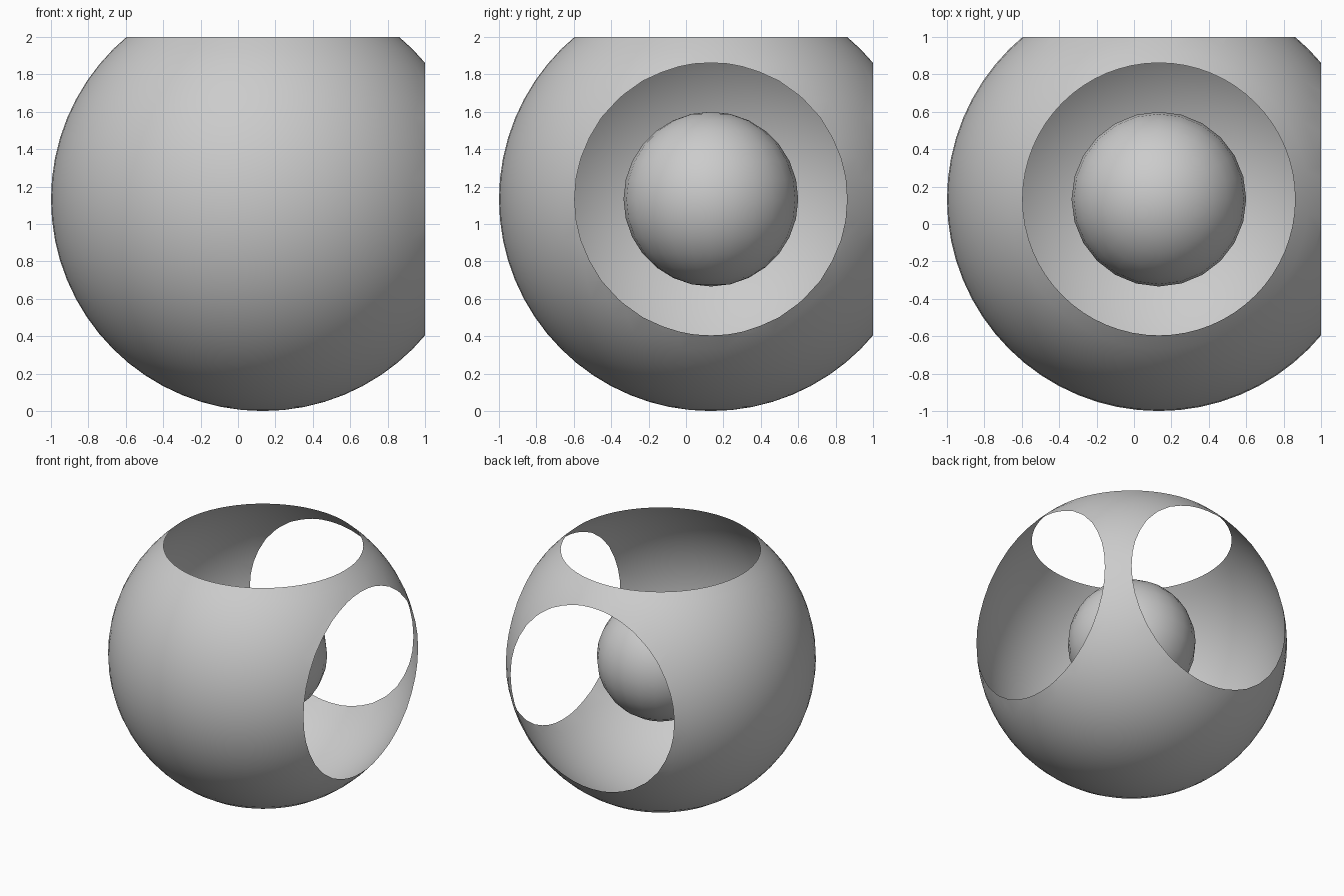
import bpy, bmesh
from mathutils import Vector, Matrix

if "Cube" in bpy.data.objects:
    bpy.data.objects.remove(bpy.data.objects["Cube"])

R = 1.133                      # shell radius
C = Vector((R - 1, R - 1, R))  # shared centre of both spheres

grey = bpy.data.materials.new("light_grey")
grey.diffuse_color = (0.6, 0.6, 0.6, 1)
grey.use_nodes = True
grey.node_tree.nodes["Principled BSDF"].inputs["Base Color"].default_value = grey.diffuse_color


def ball(name, radius, segments, rings, openings=()):
    """Smooth sphere, sliced open by planes given as (point, normal)."""
    bm = bmesh.new()
    bmesh.ops.create_uvsphere(bm, u_segments=segments, v_segments=rings,
                              radius=radius, matrix=Matrix.Translation(C))
    for point, normal in openings:
        bmesh.ops.bisect_plane(bm, geom=bm.verts[:] + bm.edges[:] + bm.faces[:],
                               plane_co=point, plane_no=normal, clear_outer=True)
    for f in bm.faces:
        f.smooth = True
    mesh = bpy.data.meshes.new(name)
    bm.to_mesh(mesh)
    bm.free()
    mesh.materials.append(grey)
    obj = bpy.data.objects.new(name, mesh)
    bpy.context.collection.objects.link(obj)
    return obj


# Thin outer shell with round openings on the right, back and top
ball("outer_shell", R, 64, 32, [((1, 0, 0), (1, 0, 0)),
                                ((0, 1, 0), (0, 1, 0)),
                                ((0, 0, 2), (0, 0, 1))])

# Small ball floating in the middle
ball("inner_ball", 0.467, 24, 14)
